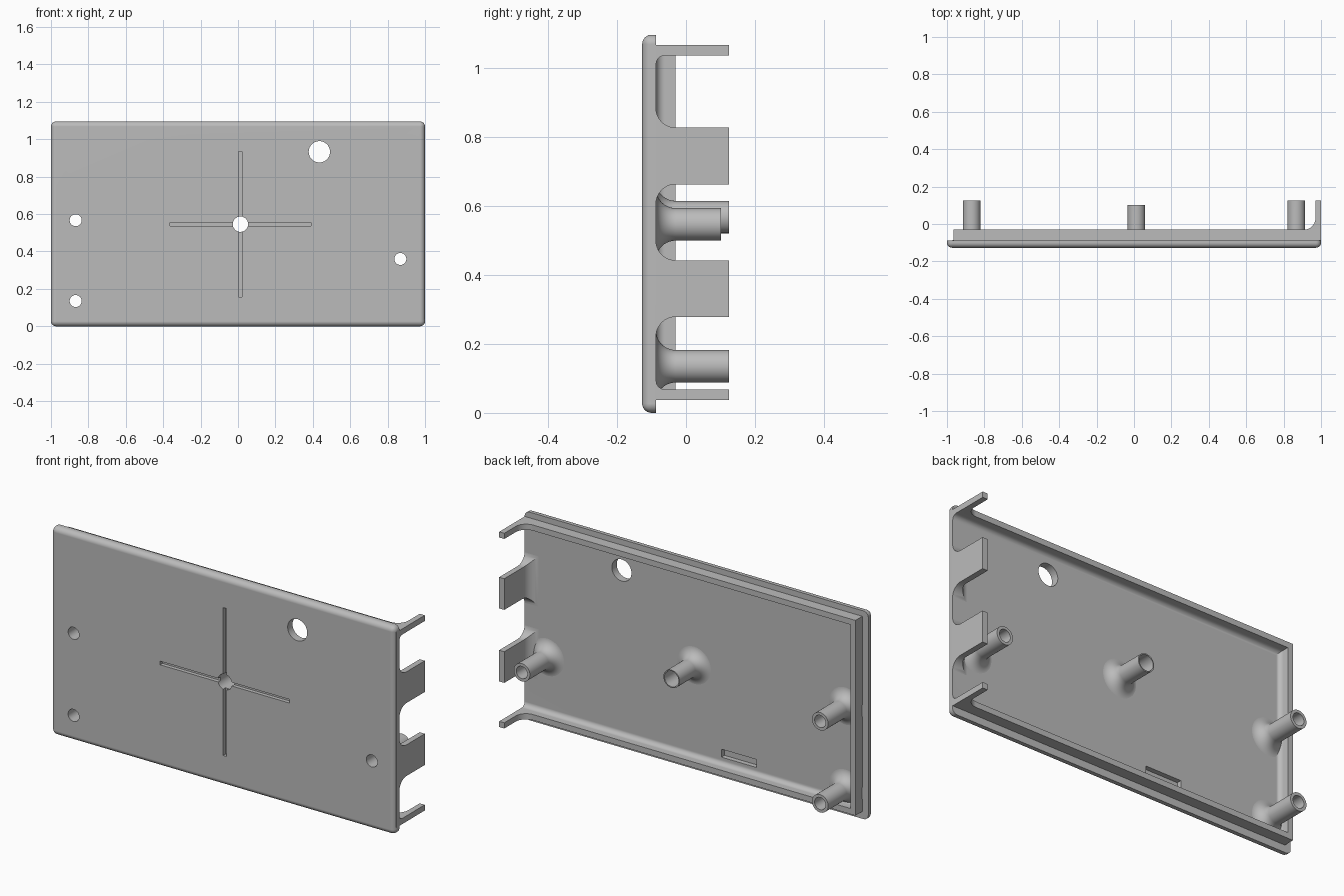
import bpy, bmesh
from math import sin, cos, pi, radians
from mathutils import Matrix, Vector

cube = bpy.data.objects.get("Cube")
if cube:
    bpy.data.objects.remove(cube, do_unlink=True)

grey = bpy.data.materials.new("light_grey_plastic")
grey.use_nodes = True
grey.diffuse_color = (0.5, 0.5, 0.5, 1)
grey.node_tree.nodes["Principled BSDF"].inputs["Base Color"].default_value = (0.5, 0.5, 0.5, 1)

FRONT, FLOOR, LIP, TIP = -0.127, -0.087, -0.03, 0.125
HEIGHT, WALL, FLARE = 1.095, 0.03, 0.057


def finish(name, bm):
    bmesh.ops.recalc_face_normals(bm, faces=bm.faces)
    mesh = bpy.data.meshes.new(name)
    bm.to_mesh(mesh)
    bm.free()
    obj = bpy.data.objects.new(name, mesh)
    bpy.context.collection.objects.link(obj)
    return obj


def box(name, xs, ys, zs, radius=0, rule=None):
    """Box from ranges; edges whose two ends satisfy the rule are rounded."""
    bm = bmesh.new()
    bmesh.ops.create_cube(bm, size=1)
    for v in bm.verts:
        v.co = Vector([r[0] if c < 0 else r[1] for c, r in zip(v.co, (xs, ys, zs))])
    if rule:
        edges = [e for e in bm.edges if rule(e.verts[0].co, e.verts[1].co)]
        bmesh.ops.bevel(bm, geom=edges, offset=radius, segments=6,
                        profile=0.5, affect='EDGES')
    return finish(name, bm)


def cylinder(name, x, z, radius):
    bm = bmesh.new()
    bmesh.ops.create_cone(bm, cap_ends=True, segments=48, radius1=radius,
                          radius2=radius, depth=0.4,
                          matrix=Matrix.Translation((x, -0.1, z)) @ Matrix.Rotation(pi / 2, 4, 'X'))
    return finish(name, bm)


def prism(name, points, span, axis):
    """Extrude a 2D outline: axis z takes (x, y) points, axis x takes (z, y)."""
    place = (lambda a, b, t: (a, b, t)) if axis == 'z' else (lambda a, b, t: (t, b, a))
    bm = bmesh.new()
    face = bm.faces.new([bm.verts.new(place(a, b, span[0])) for a, b in points])
    ext = bmesh.ops.extrude_face_region(bm, geom=[face])["geom"]
    move = Vector(place(0, 0, span[1] - span[0]))
    bmesh.ops.translate(bm, vec=move, verts=[g for g in ext if isinstance(g, bmesh.types.BMVert)])
    return finish(name, bm)


def arc(cx, cy, radius, start, end, steps=10):
    angles = [radians(start + (end - start) * i / steps) for i in range(steps + 1)]
    return [(cx + radius * cos(a), cy + radius * sin(a)) for a in angles]


def combine(target, tool, operation):
    mod = target.modifiers.new("combine", 'BOOLEAN')
    mod.operation, mod.object, mod.solver = operation, tool, 'EXACT'
    bpy.context.view_layer.objects.active = target
    bpy.ops.object.modifier_apply(modifier=mod.name)
    bpy.data.objects.remove(tool, do_unlink=True)


def boss(name, x, z, tip, hole, radius=0.047):
    """Hollow post with a flared foot, turned about the y axis."""
    outline = [(hole, FLOOR)] + arc(radius + FLARE, FLOOR + FLARE, FLARE, 270, 180)
    outline += [(radius, tip), (hole, tip)]
    bm = bmesh.new()
    vs = [bm.verts.new((x + r, y, z)) for r, y in outline]
    es = [bm.edges.new((a, b)) for a, b in zip(vs, vs[1:] + vs[:1])]
    bmesh.ops.spin(bm, geom=vs + es, cent=(x, 0, z), axis=(0, 1, 0),
                   angle=2 * pi, steps=48)
    bmesh.ops.remove_doubles(bm, verts=bm.verts, dist=1e-5)
    return finish(name, bm)


# Front plate with rounded front edges and corners
panel = box("cover_panel", (-1, 1), (FRONT, FLOOR), (0, HEIGHT), 0.027,
            lambda a, b: not (a.y > -0.1 and b.y > -0.1))

# Raised lip that sweeps up into the two end tabs
lip_outline = [(-0.965, -0.11), (0.9995, -0.11), (0.9995, TIP), (0.97, TIP)]
lip_outline += arc(0.91, LIP + 0.06, 0.06, 0, -90) + [(-0.965, LIP)]
combine(panel, prism("lip", lip_outline, (0.038, 1.065), 'z'), 'UNION')

# Hollow interior, open on the tab side
floor = FLOOR + 0.0005
combine(panel, box("cavity", (-0.935, 1.2), (floor, 0.3), (0.068, 1.035), 0.025,
                   lambda a, b: a.y < 0 and b.y < 0 and not (a.x > 1 and b.x > 1)),
        'DIFFERENCE')

# Posts: x, z, tip, hole radius
posts = {
    "left_post": (0.868, 0.36, TIP, 0.032),
    "centre_post": (0.013, 0.546, 0.102, 0.041),
    "right_upper_post": (-0.868, 0.567, TIP, 0.032),
    "right_lower_post": (-0.868, 0.135, TIP, 0.032),
}
parts = [panel]
for name, (x, z, tip, hole) in posts.items():
    combine(panel, cylinder("drill", x, z, hole), 'DIFFERENCE')
    parts.append(boss(name, x, z, tip, hole))

# Large opening, cross grooves on the front, slot recess on the back
combine(panel, cylinder("opening", 0.435, 0.933, 0.057), 'DIFFERENCE')
combine(panel, box("groove", (0.003, 0.021), (-0.2, -0.107), (0.157, 0.935)), 'DIFFERENCE')
combine(panel, box("groove", (-0.364, 0.39), (-0.2, -0.107), (0.536, 0.555)), 'DIFFERENCE')
combine(panel, box("slot", (-0.35, -0.145), (-0.112, 0), (0.105, 0.147)), 'DIFFERENCE')

# Two wide tabs, flared at the foot along both directions
for name, low, high in (("lower_tab", 0.278, 0.442), ("upper_tab", 0.662, 0.826)):
    side = [(1, -0.095), (1, TIP), (0.97, TIP)]
    side += arc(0.97 - FLARE, FLOOR + FLARE, FLARE, 0, -90) + [(0.97 - FLARE, -0.095)]
    tab = prism(name, side, (low - 0.1, high + 0.1), 'z')
    face = arc(low - FLARE, FLOOR + FLARE, FLARE, -90, 0) + [(low, 0.2), (high, 0.2)]
    face += arc(high + FLARE, FLOOR + FLARE, FLARE, 180, 270)
    face += [(high + FLARE, -0.092), (low - FLARE, -0.092)]
    combine(tab, prism("flare", face, (0.8, 1.1), 'x'), 'INTERSECT')
    parts.append(tab)

# Colour and smooth shading
for obj in parts:
    obj.data.materials.clear()
    obj.data.materials.append(grey)
    for p in obj.data.polygons:
        p.material_index = 0
    bpy.ops.object.select_all(action='DESELECT')
    obj.select_set(True)
    bpy.context.view_layer.objects.active = obj
    bpy.ops.object.shade_smooth_by_angle(angle=radians(30))
    obj.modifiers.new("even_normals", 'WEIGHTED_NORMAL').keep_sharp = True
